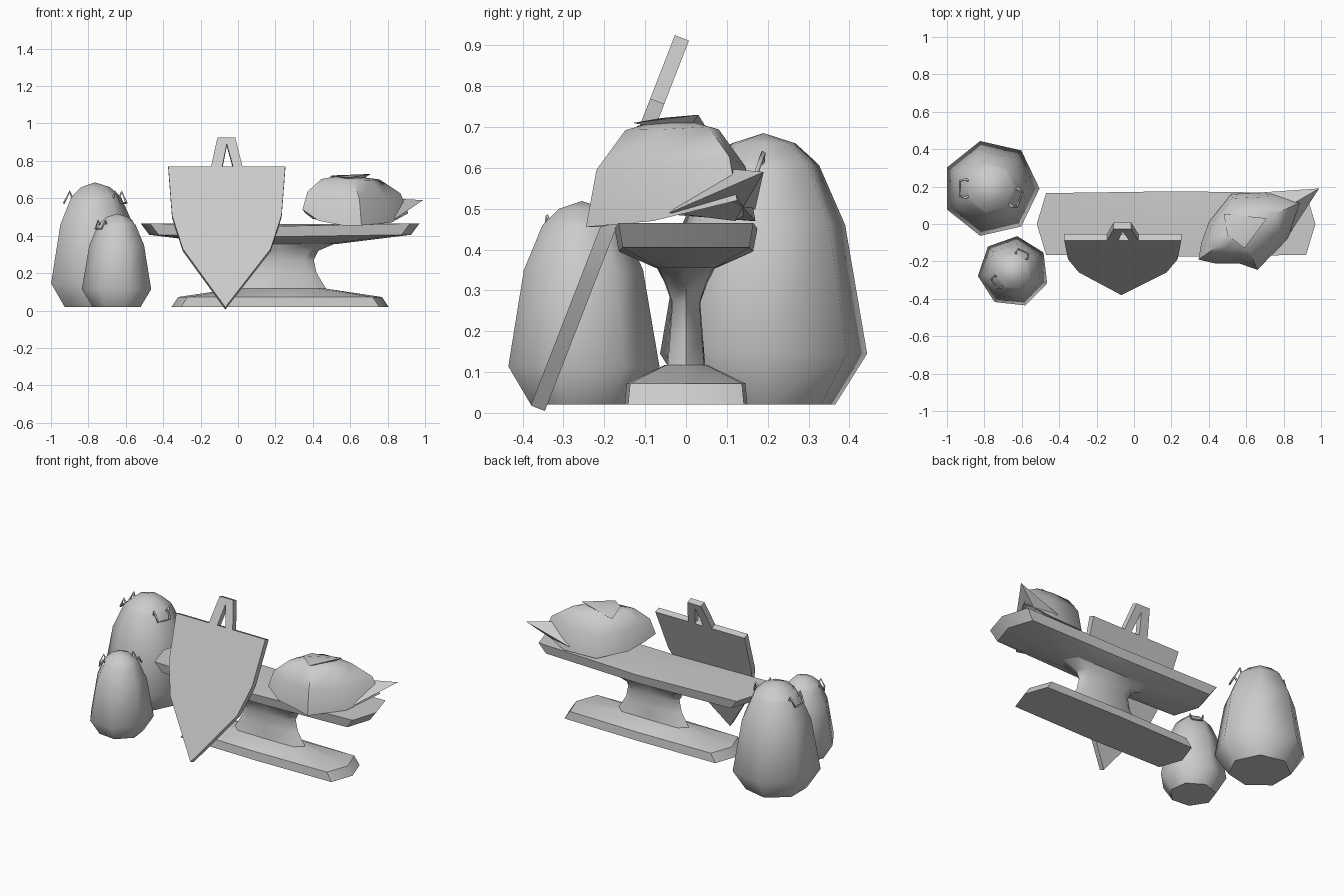
import bpy
import math
from mathutils import Vector

cube = bpy.data.objects.get("Cube")
if cube:
    bpy.data.objects.remove(cube)

grey = bpy.data.materials.new("plain grey")
grey.use_nodes = True
GREY = (0.6, 0.6, 0.6, 1)
grey.diffuse_color = GREY
grey.node_tree.nodes["Principled BSDF"].inputs["Base Color"].default_value = GREY


def select_only(obj):
    bpy.ops.object.select_all(action="DESELECT")
    obj.select_set(True)
    bpy.context.view_layer.objects.active = obj


def make(name, verts, faces, angle=40):
    mesh = bpy.data.meshes.new(name)
    mesh.from_pydata([tuple(v) for v in verts], [], faces)
    mesh.materials.append(grey)
    obj = bpy.data.objects.new(name, mesh)
    bpy.context.collection.objects.link(obj)
    select_only(obj)
    bpy.ops.object.mode_set(mode="EDIT")
    bpy.ops.mesh.select_all(action="SELECT")
    bpy.ops.mesh.normals_make_consistent(inside=False)
    bpy.ops.object.mode_set(mode="OBJECT")
    bpy.ops.object.shade_smooth_by_angle(angle=math.radians(angle))
    return obj


def loft(name, rings, apex=None, angle=40):
    """Join equal rings with quads; close each end with a fan."""
    n = len(rings[0])
    verts = [Vector(p) for ring in rings for p in ring]
    faces = []
    for k in range(len(rings) - 1):
        for i in range(n):
            j = (i + 1) % n
            faces.append((k * n + i, k * n + j, k * n + n + j, k * n + n + i))
    first, last = verts[:n], verts[-n:]
    top = Vector(apex) if apex else sum(last, Vector()) / n
    start = len(verts) - n
    verts += [sum(first, Vector()) / n, top]
    c = len(verts) - 2
    for i in range(n):
        j = (i + 1) % n
        faces += [(j, i, c), (start + i, start + j, c + 1)]
    return make(name, verts, faces, angle)


def prism(name, outline, front, depth):
    """Flat outline (x, z) set on the leaning plane and given thickness."""
    n = len(outline)
    face = [Vector((x, front(z), z)) for x, z in outline]
    verts = face + [p + depth for p in face]
    faces = [tuple(range(n)), tuple(range(2 * n - 1, n - 1, -1))]
    faces += [(i, i + n, (i + 1) % n + n, (i + 1) % n) for i in range(n)]
    return make(name, verts, faces, 20)


# Pots with domed lids and small loop handles
POT = [(.18, .02), (.26, .145), (.205, .46), (.14, .605), (.125, .62), (.08, .66)]


def pot(name, x, y, size, tall, turn, handle_turns):
    def height(z):
        return .02 + (z - .02) * tall

    rings = []
    for r, z in POT:
        angles = [math.radians(turn) + math.tau * i / 7 for i in range(7)]
        rings.append([(x + r * size * math.cos(a), y + r * size * math.sin(a), height(z))
                      for a in angles])
    loft(name, rings, (x, y, height(.685)), 56)

    # Handle: rises from the collar, then droops outward
    path = [(.12, -.04, .6), (.135, -.05, .635), (.165, -.04, .575),
            (.165, .04, .575), (.135, .05, .635), (.12, .04, .6)]
    for k, deg in enumerate(handle_turns):
        a = math.radians(deg)
        curve = bpy.data.curves.new(f"{name}_handle_{k + 1}", "CURVE")
        curve.dimensions = "3D"
        curve.bevel_depth = .007 * size
        curve.bevel_resolution = 0
        curve.use_fill_caps = True
        line = curve.splines.new("POLY")
        line.points.add(len(path) - 1)
        for pt, (r, t, z) in zip(line.points, path):
            r, t = r * size, t * size
            pt.co = (x + r * math.cos(a) - t * math.sin(a),
                     y + r * math.sin(a) + t * math.cos(a), height(z), 1)
        curve.materials.append(grey)
        obj = bpy.data.objects.new(curve.name, curve)
        bpy.context.collection.objects.link(obj)
        select_only(obj)
        bpy.ops.object.convert(target="MESH")


pot("large_pot", -.765, .19, 1, 1, 0, (180, -21))
pot("small_pot", -.645, -.255, .735, .75, -19, (213, 63))


# Pedestal table: long top, waisted neck and low foot
def plan(hx, hy, z, inset=.05, dip=0):
    pts = [(hx, 0), (hx - inset, hy), (0, hy * 1.06), (inset - hx, hy),
           (-hx, 0), (inset - hx, -hy), (0, -hy * 1.06), (hx - inset, -hy)]
    return [(.225 + px, py, z - (dip if px == 0 else 0)) for px, py in pts]


loft("table_top", [plan(.3, .07, .355), plan(.7, .155, .405, dip=.01),
                   plan(.745, .165, .465, dip=.014)], angle=30)
loft("table_neck", [plan(.25, .045, .11), plan(.195, .038, .2), plan(.18, .033, .27),
                    plan(.205, .05, .32), plan(.3, .07, .36)], angle=60)
loft("table_foot", [plan(.58, .142, .02), plan(.545, .137, .072), plan(.245, .05, .117)], angle=45)


# Leaning shield with a loop on top
def lean(z):
    return -.38 + (z - .018) * .389


thickness = Vector((0, .0345, -.0133))
half = [(.313, .77), (.293, .51), (.235, .33)]
shield = [(-.06 + x, z) for x, z in half] + [(-.068, .018)]
shield += [(-.06 - x, z) for x, z in reversed(half)]
prism("shield", shield, lean, thickness)
loop = [(-.145, .765), (-.11, .925), (-.015, .925), (.025, .765),
        (-.025, .765), (-.06, .89), (-.085, .765)]
prism("shield_loop", loop, lean, thickness)

# Helmet: the rim shrinks upward towards the crown
rim = [(.91, .125, .52), (.74, .17, .47), (.52, .16, .47), (.40, .01, .49),
       (.36, -.10, .52), (.345, -.19, .54), (.43, -.21, .48), (.56, -.21, .455),
       (.66, -.245, .455), (.82, -.08, .47)]
crown = Vector((.57, -.03, .725))
shell = []
for shrink, rise in ((1, 0), (.88, .52), (.55, .88)):
    ring = []
    for p in rim:
        q = crown.lerp(Vector(p), shrink)
        q.z = p[2] + (crown.z - p[2]) * rise
        ring.append(q)
    shell.append(ring)
loft("helmet", shell, crown, 50)


def spike(name, base, tip):
    loft(name, [base], tip, 30)


spike("helmet_tail", [(.80, .08, .60), (.70, .17, .5), (.80, .12, .47), (.84, -.04, .49)],
      (.99, .19, .59))
spike("helmet_crest", [(.48, .055, .69), (.50, -.06, .722), (.59, -.13, .71), (.64, .0, .685)],
      (.71, .03, .73))
